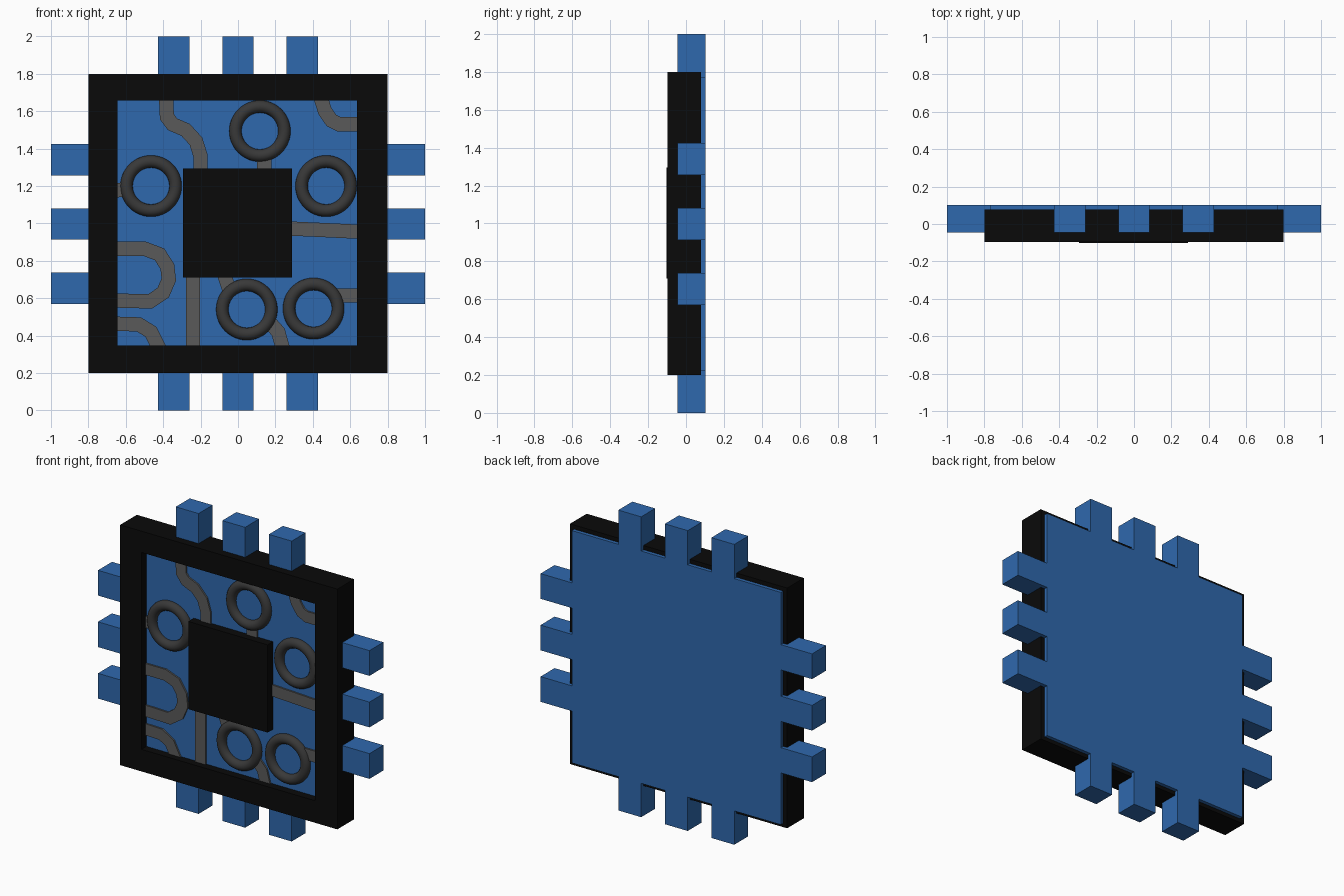
import bpy, bmesh
from mathutils import Vector

if "Cube" in bpy.data.objects:
    bpy.data.objects.remove(bpy.data.objects["Cube"])

def material(name, rgb):
    m = bpy.data.materials.new(name)
    m.diffuse_color = (*rgb, 1)
    m.use_nodes = True
    m.node_tree.nodes["Principled BSDF"].inputs["Base Color"].default_value = m.diffuse_color
    return m

BLUE = material("blue", (0.028, 0.14, 0.42))
BLACK = material("black", (0.003, 0.003, 0.003))
RING = material("ring_grey", (0.04, 0.04, 0.04))
TRACE = material("trace_grey", (0.1, 0.1, 0.1))

FACE, BACK = -0.045, 0.102   # front and back of the blue board

def finish(name, bm, mat):
    bmesh.ops.recalc_face_normals(bm, faces=bm.faces)
    me = bpy.data.meshes.new(name)
    bm.to_mesh(me)
    bm.free()
    me.materials.append(mat)
    ob = bpy.data.objects.new(name, me)
    bpy.context.collection.objects.link(ob)
    return ob

def box(name, x0, x1, y0, y1, z0, z1, mat):
    bm = bmesh.new()
    bmesh.ops.create_cube(bm, size=1)
    for v in bm.verts:
        v.co = ((x0 + x1) / 2 + v.co.x * (x1 - x0),
                (y0 + y1) / 2 + v.co.y * (y1 - y0),
                (z0 + z1) / 2 + v.co.z * (z1 - z0))
    return finish(name, bm, mat)

def strip(name, pts, width):
    """Flat raised ribbon following x,z points, with mitred corners."""
    p = [Vector(q) for q in pts]
    bm = bmesh.new()
    rows = []
    for i, c in enumerate(p):
        a = (c - p[i - 1]).normalized() if i else (p[1] - c).normalized()
        b = (p[i + 1] - c).normalized() if i < len(p) - 1 else a
        t = (a + b).normalized()
        n = Vector((-t.y, t.x)) * (width / 2 / max(t.dot(a), 0.5))
        l, r = c + n, c - n
        rows.append([bm.verts.new((s.x, y, s.y))
                     for s, y in ((l, -0.056), (r, -0.056), (r, -0.03), (l, -0.03))])
    for r0, r1 in zip(rows, rows[1:]):
        for k in range(4):
            j = (k + 1) % 4
            bm.faces.new((r0[k], r0[j], r1[j], r1[k]))
    bm.faces.new(rows[0])
    bm.faces.new(rows[-1])
    return finish(name, bm, TRACE)

# Board
box("board", -0.77, 0.77, FACE, BACK, 0.225, 1.772, BLUE)

# Pins, three per side
for i, o in enumerate((-0.343, 0, 0.343)):
    h = 0.084
    for side, s in (("left", -1), ("right", 1)):
        x = sorted((s * 0.75, s * 1.0))
        box(f"pin_{side}_{i}", *x, FACE, BACK, 0.997 + o - h, 0.997 + o + h, BLUE)
    box(f"pin_top_{i}", o - h, o + h, FACE, BACK, 1.75, 2, BLUE)
    box(f"pin_bottom_{i}", o - h, o + h, FACE, BACK, 0, 0.25, BLUE)

# Square frame with a window
bm = bmesh.new()
loops = []
for y in (-0.097, 0.078):
    for x0, x1, z0, z1 in ((-0.8, 0.8, 0.2, 1.8), (-0.643, 0.637, 0.347, 1.658)):
        loops.append([bm.verts.new((x, y, z))
                      for x, z in ((x0, z0), (x1, z0), (x1, z1), (x0, z1))])
for a, b in ((0, 1), (1, 3), (3, 2), (2, 0)):
    for k in range(4):
        j = (k + 1) % 4
        bm.faces.new((loops[a][k], loops[a][j], loops[b][j], loops[b][k]))
finish("frame", bm, BLACK)

# Central chip
box("chip", -0.294, 0.29, -0.102, -0.03, 0.71, 1.294, BLACK)

# Round components
for i, (x, z) in enumerate(((0.117, 1.494), (-0.465, 1.2), (0.471, 1.2),
                            (0.047, 0.54), (0.404, 0.545))):
    bpy.ops.mesh.primitive_torus_add(location=(x, -0.048, z), rotation=(1.570796, 0, 0),
                                     major_radius=0.131, minor_radius=0.033,
                                     major_segments=48, minor_segments=16)
    ob = bpy.context.object
    ob.name = f"ring_{i}"
    ob.data.materials.append(RING)
    bpy.ops.object.shade_smooth()

# Circuit traces
traces = {
    "upper_left": [(-0.385, 1.68), (-0.38, 1.57), (-0.35, 1.53), (-0.28, 1.5),
                   (-0.225, 1.44), (-0.2, 1.36), (-0.2, 1.28)],
    "upper_right": [(0.44, 1.68), (0.465, 1.6), (0.5, 1.55), (0.54, 1.53), (0.66, 1.53)],
    "ring_top": [(0.14, 1.38), (0.14, 1.28)],
    "ring_left": [(-0.66, 1.175), (-0.59, 1.185)],
    "right": [(0.27, 0.973), (0.45, 0.965), (0.66, 0.955)],
    "u_bend": [(-0.66, 0.865), (-0.5, 0.865), (-0.42, 0.835), (-0.378, 0.77),
               (-0.37, 0.7), (-0.4, 0.63), (-0.47, 0.583), (-0.66, 0.588)],
    "lower_left": [(-0.66, 0.464), (-0.53, 0.46), (-0.465, 0.42), (-0.42, 0.33)],
    "lower_straight": [(-0.24, 0.73), (-0.24, 0.33)],
    "chip_to_ring": [(-0.075, 0.73), (-0.045, 0.64)],
    "ring_to_frame": [(0.17, 0.47), (0.215, 0.42), (0.24, 0.33)],
    "ring_right": [(0.53, 0.615), (0.66, 0.615)],
}
for name, pts in traces.items():
    strip("trace_" + name, pts, 0.076)
